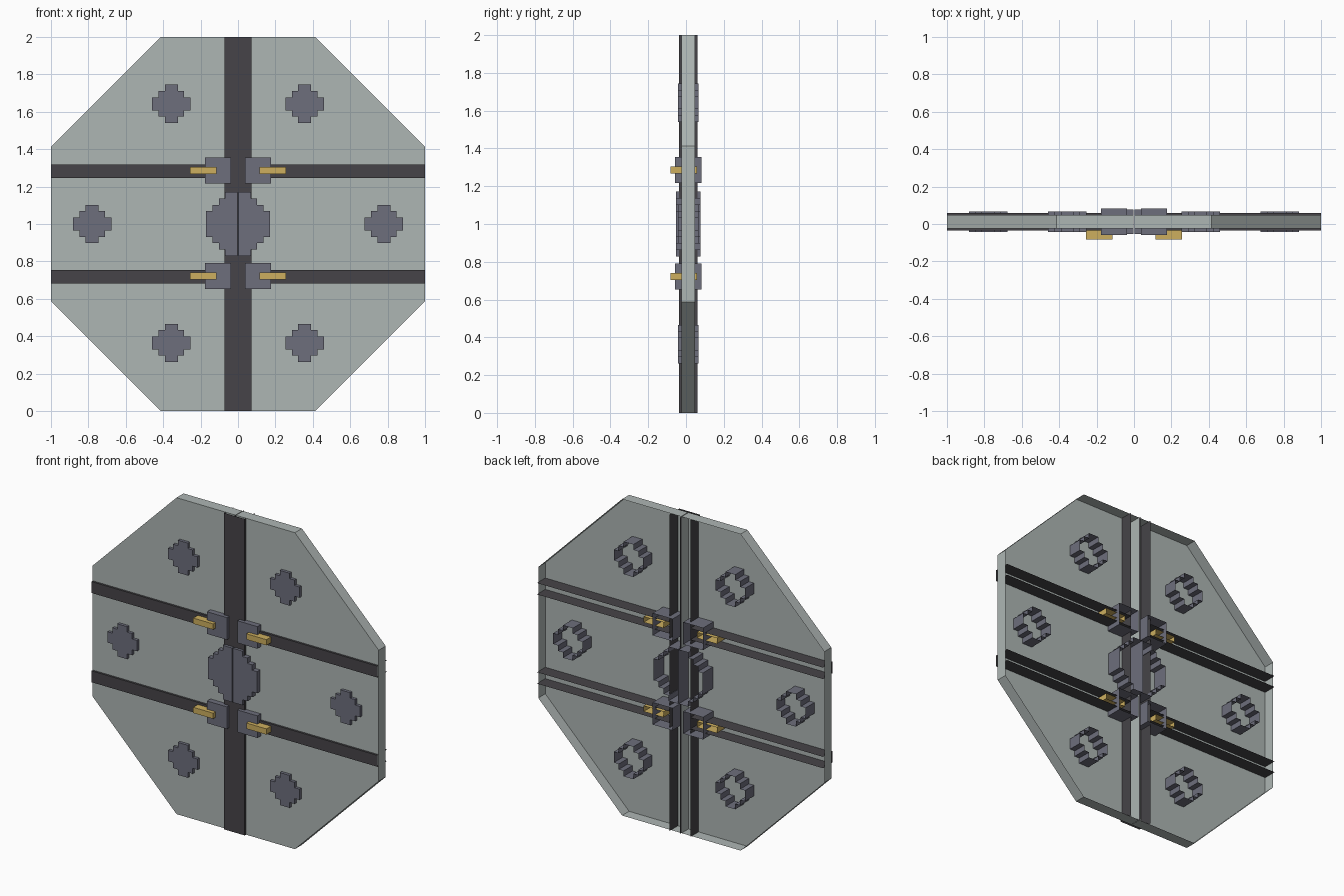
import bpy

if "Cube" in bpy.data.objects:
    bpy.data.objects.remove(bpy.data.objects["Cube"])


def material(name, rgb):
    lin = [((c / 255 + 0.055) / 1.055) ** 2.4 for c in rgb]
    m = bpy.data.materials.new(name)
    m.diffuse_color = (*lin, 1.0)
    m.use_nodes = True
    m.node_tree.nodes["Principled BSDF"].inputs["Base Color"].default_value = m.diffuse_color
    return m


GREY = material("pale grey panel", (174, 182, 180))
DARK = material("charcoal strip", (70, 68, 72))
SLATE = material("slate metal", (109, 110, 124))
GOLD = material("brass", (205, 175, 95))
MID = 0.012  # every layer is centred on this depth


def shell(name, profile, front, back, mat, side=1, open_edges=()):
    """Front face plus side walls, open at the back. Profile is counter-clockwise in x, z."""
    n = len(profile)
    verts = [(side * x, y, z) for y in (front, back) for x, z in profile]
    faces = [list(range(n))]
    for i in range(n):
        if i not in open_edges:
            j = (i + 1) % n
            faces.append([i, i + n, j + n, j])
    if side < 0:
        faces = [f[::-1] for f in faces]
    mesh = bpy.data.meshes.new(name)
    mesh.from_pydata(verts, [], faces)
    mesh.materials.append(mat)
    mesh.update()
    ob = bpy.data.objects.new(name, mesh)
    bpy.context.collection.objects.link(ob)
    return ob


def rect(x0, x1, z0, z1):
    return [(x0, z0), (x1, z0), (x1, z1), (x0, z1)]


def stepped(cx, cz, cell, rows, half=False):
    """Blocky circle outline from half-widths per row; half keeps only the right side."""
    z0 = cz - cell * len(rows) / 2
    right = []
    for i, w in enumerate(rows):
        for k in (i, i + 1):
            p = (w * cell, z0 + k * cell)
            if len(right) > 1 and right[-1][0] == p[0] and right[-2][0] == p[0]:
                right.pop()
            if not right or right[-1] != p:
                right.append(p)
    if half:
        left = [(0.003, right[-1][1]), (0.003, right[0][1])]
    else:
        left = [(-x, z) for x, z in reversed(right)]
    return [(cx + x, z) for x, z in right + left]


for side, word in ((1, "right"), (-1, "left")):
    # octagonal door leaf
    leaf = [(0.002, 0), (0.414, 0), (1, 0.586), (1, 1.414), (0.414, 2), (0.002, 2)]
    shell(f"{word}_door_leaf", leaf, MID - 0.035, MID + 0.035, GREY, side)

    # half of the central upright strip, open at top and bottom
    shell(f"{word}_centre_strip", rect(0, 0.072, 0, 2),
          MID - 0.048, MID + 0.048, DARK, side, (0, 2))

    # half of the large central boss
    shell(f"{word}_centre_boss",
          stepped(0, 1, 0.0342, [2, 3, 4, 5, 5, 5, 5, 4, 3, 2], True),
          MID - 0.066, MID + 0.066, SLATE, side)

    # cross strips with their lock blocks and brass handles
    for z, level in ((0.718, "lower"), (1.282, "upper")):
        shell(f"{word}_{level}_cross_strip", rect(0.072, 1, z - 0.036, z + 0.036),
              MID - 0.048, MID + 0.048, DARK, side, (1, 3))
        zb = z + 0.004
        shell(f"{word}_{level}_lock_block", rect(0.037, 0.176, zb - 0.07, zb + 0.07),
              MID - 0.07, MID + 0.07, SLATE, side)
        shell(f"{word}_{level}_handle", rect(0.116, 0.256, zb - 0.018, zb + 0.018),
              -0.082, 0.058, GOLD, side)

    # small bosses
    for x, z, level in ((0.356, 0.364, "lower"), (0.78, 1.0, "middle"), (0.356, 1.642, "upper")):
        shell(f"{word}_{level}_boss", stepped(x, z, 0.0342, [1, 2, 3, 3, 2, 1]),
              MID - 0.054, MID + 0.054, SLATE, side)
